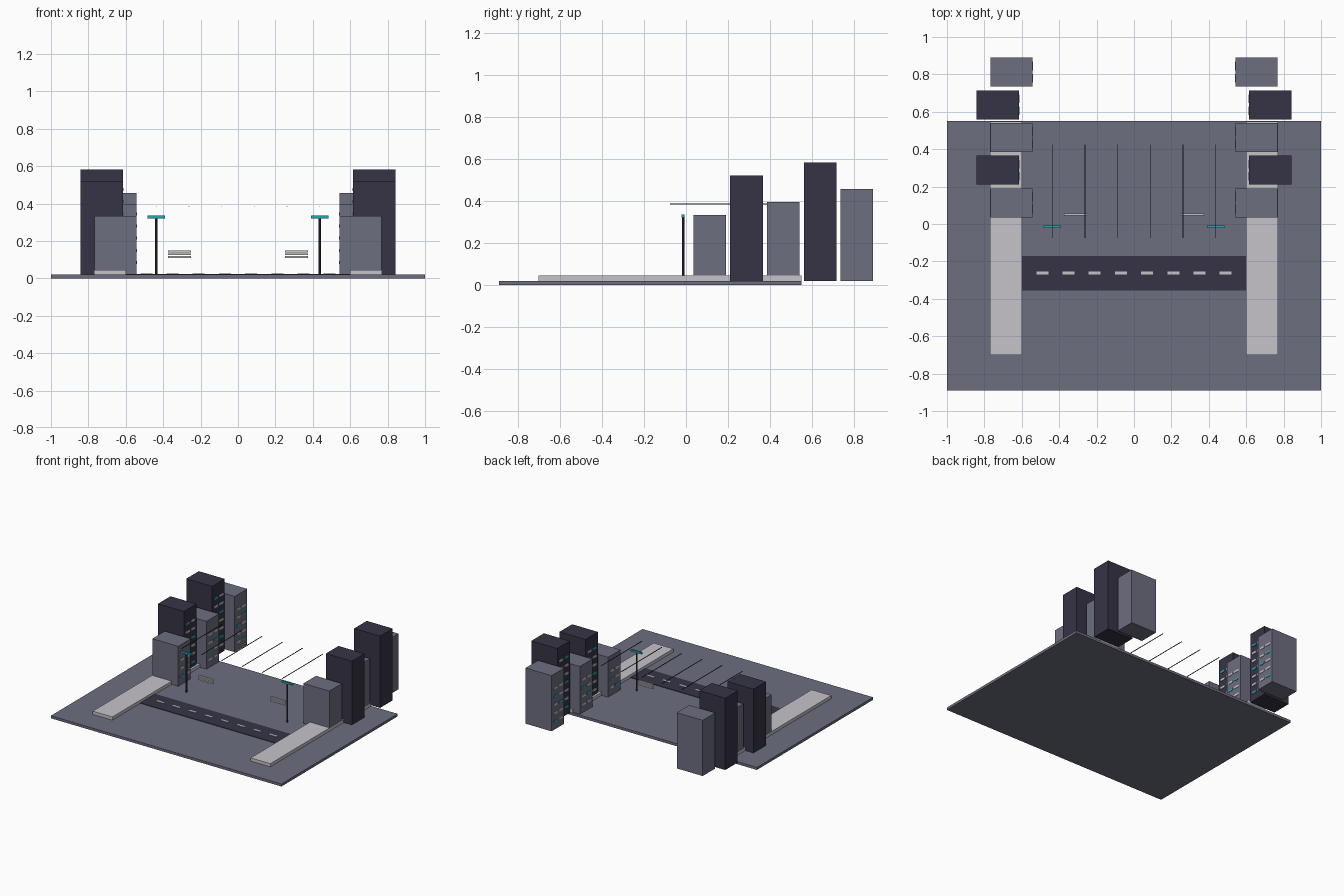
import bpy, bmesh
from mathutils import Matrix, Vector

if "Cube" in bpy.data.objects:
    bpy.data.objects.remove(bpy.data.objects["Cube"])


def material(name, rgb):
    m = bpy.data.materials.new(name)
    m.diffuse_color = (*rgb, 1)
    m.use_nodes = True
    m.node_tree.nodes["Principled BSDF"].inputs["Base Color"].default_value = m.diffuse_color
    return m


GREY = material("slate grey", (0.152, 0.158, 0.214))
DARK = material("dark indigo", (0.037, 0.034, 0.060))
LIGHT = material("pale concrete", (0.565, 0.552, 0.591))
TEAL = material("teal glow", (0.021, 0.376, 0.429))


def boxes(name, ranges, mats, indices=None):
    """One object made of boxes given as (x0, x1, y0, y1, z0, z1)."""
    bm = bmesh.new()
    for n, (x0, x1, y0, y1, z0, z1) in enumerate(ranges):
        size = Vector((abs(x1 - x0), abs(y1 - y0), abs(z1 - z0)))
        mid = Vector((x0 + x1, y0 + y1, z0 + z1)) / 2
        made = bmesh.ops.create_cube(
            bm, size=1, matrix=Matrix.Translation(mid) @ Matrix.Diagonal((*size, 1)))
        for f in {f for v in made["verts"] for f in v.link_faces}:
            f.material_index = indices[n] if indices else 0
    me = bpy.data.meshes.new(name)
    bm.to_mesh(me)
    bm.free()
    for m in mats:
        me.materials.append(m)
    ob = bpy.data.objects.new(name, me)
    bpy.context.collection.objects.link(ob)
    return ob


# Ground slab and road with centre dashes
boxes("ground", [(-1, 1, -0.89, 0.55, 0, 0.02)], [GREY])
boxes("road", [(-0.6, 0.6, -0.355, -0.17, 0.018, 0.024)], [DARK])
boxes("road_dashes",
      [(x - 0.032, x + 0.032, -0.27, -0.254, 0.022, 0.027)
       for x in [-0.63 + 0.14 * i for i in range(10)]], [LIGHT])

# Overhead wires running front to back
boxes("overhead_wires",
      [(x - 0.002, x + 0.002, -0.075, 0.425, 0.383, 0.387)
       for x in [-0.4375 + 0.175 * i for i in range(6)]], [DARK])

TOPS = [0.333, 0.52, 0.395, 0.583, 0.457]
for side, s in (("left", -1), ("right", 1)):
    # Raised pavement
    boxes(side + "_pavement", [(s * 0.6, s * 0.77, -0.70, 0.548, 0.02, 0.045)], [LIGHT])

    # Staggered towers with window plates on the street side
    for i, top in enumerate(TOPS):
        inner = 0.616 if i % 2 else 0.543
        y0 = 0.035 + 0.175 * i
        boxes(f"{side}_tower_{i + 1}",
              [(s * inner, s * (inner + 0.225), y0, y0 + 0.155, 0.02, top)],
              [DARK if i % 2 else GREY])
        plates, tints = [], []
        for row in range(int((top - 0.08) / 0.065)):
            z = 0.085 + 0.065 * row
            for col in range(2):
                y = y0 + 0.0775 + (col - 0.5) * 0.065
                plates.append((s * (inner - 0.004), s * (inner + 0.001),
                               y - 0.023, y + 0.023, z - 0.008, z + 0.008))
                tints.append(int((row + 2 * col + i) % 3 == 0))
        boxes(f"{side}_tower_{i + 1}_windows", plates, [LIGHT, TEAL], tints)

    # Street lamp
    bpy.ops.mesh.primitive_cylinder_add(
        vertices=8, radius=0.006, depth=0.302, location=(s * 0.4375, -0.014, 0.171))
    post = bpy.context.object
    post.name = side + "_lamp_post"
    post.data.materials.append(DARK)
    boxes(side + "_lamp_head",
          [(s * 0.39, s * 0.485, -0.021, -0.007, 0.321, 0.335)], [TEAL])

    # Floating slatted sign
    boxes(side + "_sign_slats",
          [(s * 0.251, s * 0.375, 0.046, 0.056, z - 0.005, z + 0.005)
           for z in (0.115, 0.129, 0.143)], [LIGHT])
